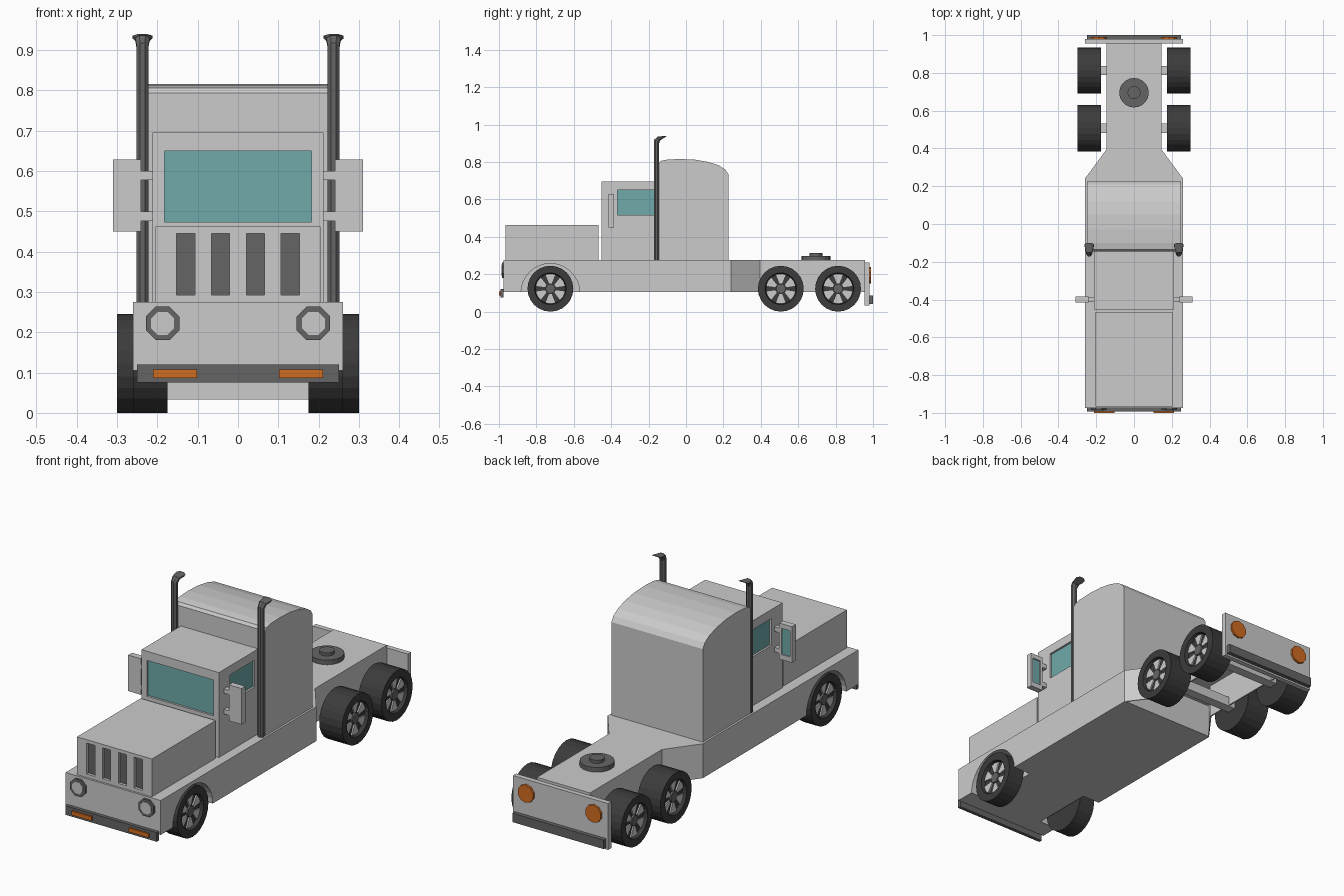
import bpy, bmesh
from math import sin, cos, pi

if "Cube" in bpy.data.objects:
    bpy.data.objects.remove(bpy.data.objects["Cube"])


def material(name, rgb):
    m = bpy.data.materials.new(name)
    m.diffuse_color = (*rgb, 1)
    m.use_nodes = True
    m.node_tree.nodes["Principled BSDF"].inputs["Base Color"].default_value = m.diffuse_color
    return m


DARK = material("dark_grey", (0.13, 0.13, 0.13))
RUBBER = material("rubber", (0.045, 0.045, 0.045))
GLASS = material("glass", (0.16, 0.40, 0.40))
AMBER = material("amber", (0.65, 0.15, 0.015))


def loft(name, rings, mat=None, cap_start=True, cap_end=True):
    """Skin a series of equal-length point rings."""
    bm = bmesh.new()
    vs = [[bm.verts.new(p) for p in ring] for ring in rings]
    n = len(rings[0])
    for a, b in zip(vs, vs[1:]):
        for i in range(n):
            j = (i + 1) % n
            bm.faces.new((a[i], a[j], b[j], b[i]))
    if cap_start:
        bm.faces.new(vs[0][::-1])
    if cap_end:
        bm.faces.new(vs[-1])
    bmesh.ops.recalc_face_normals(bm, faces=bm.faces)
    me = bpy.data.meshes.new(name)
    bm.to_mesh(me)
    bm.free()
    ob = bpy.data.objects.new(name, me)
    bpy.context.collection.objects.link(ob)
    if mat:
        me.materials.append(mat)
    return ob


def box(name, x, y, z, mat=None):
    quad = [(x[0], y[0]), (x[1], y[0]), (x[1], y[1]), (x[0], y[1])]
    return loft(name, [[(a, b, h) for a, b in quad] for h in z], mat)


def side_prism(name, profile, x, mat=None):
    """Extrude a (y, z) profile along x."""
    return loft(name, [[(h, a, b) for a, b in profile] for h in x], mat)


def circle(r, n, cx=0, cy=0, turn=0.0):
    return [(cx + r * cos(2 * pi * (i + turn) / n),
             cy + r * sin(2 * pi * (i + turn) / n)) for i in range(n)]


def front_disc(name, r, n, cx, cz, y, mat=None):
    return loft(name, [[(a, h, b) for a, b in circle(r, n, cx, cz, 0.5)] for h in y], mat)


def cut(ob, cutter):
    mod = ob.modifiers.new("cut", 'BOOLEAN')
    mod.operation = 'DIFFERENCE'
    mod.solver = 'EXACT'
    mod.object = cutter
    bpy.context.view_layer.objects.active = ob
    bpy.ops.object.modifier_apply(modifier=mod.name)
    bpy.data.objects.remove(cutter, do_unlink=True)


SIDES = (("right", 1), ("left", -1))


def span(s, a, b):
    return sorted((s * a, s * b))


# Front chassis with wheel arches
chassis = box("front_chassis", (-0.26, 0.26), (-0.975, 0.24), (0.105, 0.275))
for side, s in SIDES:
    cut(chassis, side_prism("arch_cutter", circle(0.157, 32, -0.725, 0.1), span(s, 0.165, 0.3)))

# Rear chassis: tapered deck with open underside
half = [(0.26, 0.24), (0.145, 0.395), (0.145, 0.957)]
plan = half + [(-x, y) for x, y in half[::-1]]
deck = loft("rear_chassis", [[(x, y, z) for x, y in plan] for z in (0.105, 0.275)], cap_start=False)
sol = deck.modifiers.new("thickness", 'SOLIDIFY')
sol.thickness = 0.008
sol.offset = -1

# Rear plate and bumper
box("rear_plate", (-0.26, 0.26), (0.955, 0.98), (0.033, 0.262))
box("rear_bumper", (-0.25, 0.25), (0.98, 1.0), (0.042, 0.086), DARK)

# Front bumper
box("front_bumper", (-0.25, 0.25), (-0.992, -0.975), (0.075, 0.12), DARK)

# Hood with recessed grille slots
hood = box("hood", (-0.205, 0.205), (-0.965, -0.467), (0.275, 0.462))
for i in range(4):
    cx = (i - 1.5) * 0.0865
    x, z = (cx - 0.0225, cx + 0.0225), (0.292, 0.445)
    cut(hood, box("slot_cutter", x, (-1.0, -0.947), z))
    box("grille_slot", x, (-0.951, -0.945), z, DARK)

# Cab with recessed windows
cab = box("cab", (-0.212, 0.212), (-0.452, -0.14), (0.275, 0.695))
cut(cab, box("window_cutter", (-0.182, 0.182), (-0.5, -0.438), (0.473, 0.65)))
box("windshield", (-0.182, 0.182), (-0.442, -0.436), (0.473, 0.65), GLASS)
for side, s in SIDES:
    y, z = (-0.365, -0.172), (0.517, 0.65)
    cut(cab, box("window_cutter", span(s, 0.198, 0.25), y, z))
    box(side + "_window", span(s, 0.196, 0.202), y, z, GLASS)

# Sleeper with a curved roof
side_prism("sleeper", [(-0.145, 0.275), (-0.145, 0.793), (-0.135, 0.806), (-0.1, 0.813),
                       (-0.03, 0.816), (0.05, 0.812), (0.12, 0.8), (0.175, 0.782),
                       (0.21, 0.76), (0.226, 0.735), (0.226, 0.275)], (-0.25, 0.25))

# Coupling plate on the rear deck
for name, r, z in (("coupling_plate", 0.078, (0.275, 0.298)), ("coupling_pin", 0.034, (0.298, 0.313))):
    loft(name, [[(a, b, h) for a, b in circle(r, 20, 0, 0.695)] for h in z], DARK)

# Exhaust stack cross-sections: front (y, z), rear (y, z), half width
STACK = [((-0.172, 0.275), (-0.144, 0.275), 0.0145), ((-0.172, 0.917), (-0.144, 0.9), 0.0145),
         ((-0.152, 0.936), (-0.137, 0.917), 0.018), ((-0.1, 0.94), (-0.125, 0.924), 0.025)]

for side, s in SIDES:
    rings = []
    for f, b, w in STACK:
        rings.append([(s * 0.237 + w * u / cos(pi / 8),
                       (f[0] + b[0]) / 2 + (b[0] - f[0]) / 2 * v / cos(pi / 8),
                       (f[1] + b[1]) / 2 + (b[1] - f[1]) / 2 * v / cos(pi / 8))
                      for u, v in circle(1, 8, turn=0.5)])
    loft(side + "_exhaust_stack", rings, DARK)

    # Mirrors
    mirror = box(side + "_mirror", span(s, 0.24, 0.31), (-0.415, -0.385), (0.45, 0.628))
    x, z = span(s, 0.252, 0.298), (0.475, 0.605)
    cut(mirror, box("mirror_cutter", x, (-0.393, -0.3), z))
    box(side + "_mirror_glass", x, (-0.395, -0.391), z, GLASS)
    for z in ((0.476, 0.499), (0.578, 0.6)):
        box(side + "_mirror_arm", span(s, 0.208, 0.242), (-0.413, -0.388), z)

    # Lights
    front_disc(side + "_headlight_rim", 0.045, 8, s * 0.187, 0.222, (-0.985, -0.975), DARK)
    front_disc(side + "_headlight", 0.031, 8, s * 0.187, 0.222, (-0.987, -0.98))
    box(side + "_turn_signal", span(s, 0.102, 0.211), (-1.0, -0.99), (0.087, 0.107), AMBER)
    front_disc(side + "_tail_light", 0.044, 10, s * 0.185, 0.195, (0.98, 0.99), AMBER)

    # Wheels: tyre lathed about x, rim wedges and hub
    for pos, cy, outer in (("front", -0.725, 0.26), ("middle", 0.507, 0.3), ("rear", 0.813, 0.3)):
        name = side + "_" + pos
        steps = [(0.175, 0.1225), (outer, 0.1225), (outer, 0.085), (outer - 0.02, 0.08)]
        loft(name + "_wheel", [[(s * x, a, b) for a, b in circle(r, 24, cy, 0.1225)]
                               for x, r in steps], RUBBER)
        for i in range(6):
            t = (i + 0.5) * pi / 3
            wedge = [(cy + r * cos(t + d), 0.1225 + r * sin(t + d))
                     for r, d in ((0.03, -0.25), (0.079, -0.33), (0.08, 0), (0.079, 0.33), (0.03, 0.25))]
            side_prism(name + "_rim_wedge", wedge, span(s, outer - 0.022, outer - 0.013))
        side_prism(name + "_hub", circle(0.026, 12, cy, 0.1225), span(s, outer - 0.022, outer - 0.01), DARK)

# Rear axles
for cy in (0.507, 0.813):
    box("rear_axle", (-0.18, 0.18), (cy - 0.024, cy + 0.024), (0.1, 0.148))
